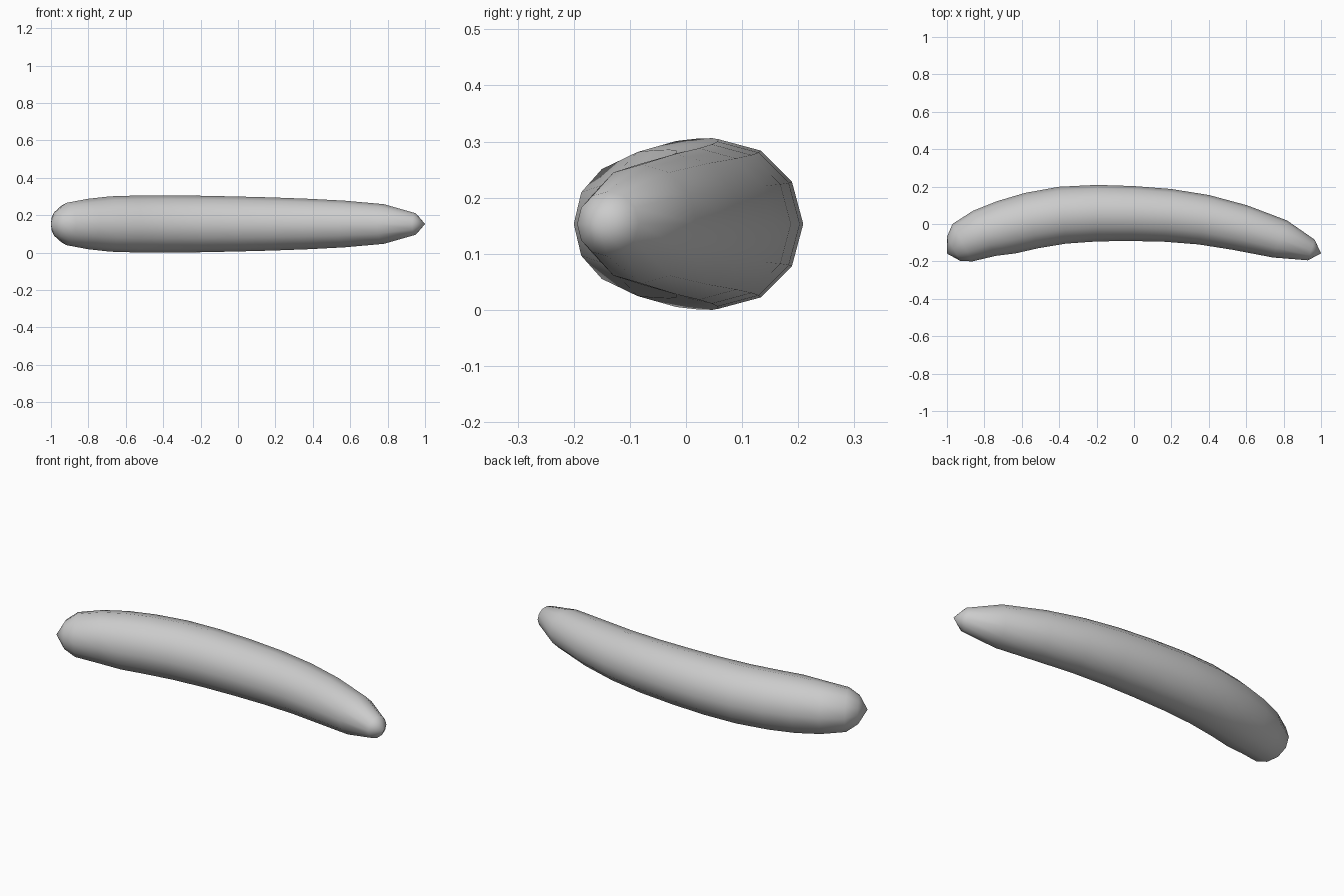
import bpy, bmesh, math

if "Cube" in bpy.data.objects:
    bpy.data.objects.remove(bpy.data.objects["Cube"])

SIDES = 12
Z = 0.153
# centreline stations: x, y, radius, lean of the ring in degrees
STATIONS = [
    (-0.965, -0.133, 0.073, -29), (-0.918, -0.100, 0.113, -27.7),
    (-0.800, -0.050, 0.135, -27), (-0.681, -0.017, 0.148, -19),
    (-0.549, 0.018, 0.152, -12.8), (-0.383, 0.047, 0.153, -6.3),
    (-0.198, 0.058, 0.151, -0.7), (-0.008, 0.056, 0.147, 3),
    (0.183, 0.046, 0.142, 6.8), (0.372, 0.023, 0.135, 12.1),
    (0.566, -0.019, 0.125, 17.8), (0.780, -0.080, 0.106, 21),
    (0.948, -0.139, 0.058, 18),
]
TIPS = [(-1.0, -0.158, Z), (1.0, -0.157, Z)]

bm = bmesh.new()


def ring(x, y, r, lean):
    a = math.radians(lean)
    verts = []
    for i in range(SIDES):
        t = 2 * math.pi * i / SIDES
        d = r * math.cos(t)
        verts.append(bm.verts.new((x + d * math.sin(a), y + d * math.cos(a), Z + r * math.sin(t))))
    return verts


# curved tapered body
rings = [ring(*s) for s in STATIONS]
for p, q in zip(rings, rings[1:]):
    for i in range(SIDES):
        j = (i + 1) % SIDES
        bm.faces.new((p[i], p[j], q[j], q[i]))

# end caps as fans to a tip
for end, tip in zip((rings[0], rings[-1]), TIPS):
    v = bm.verts.new(tip)
    for i in range(SIDES):
        bm.faces.new((end[i], end[(i + 1) % SIDES], v))

bmesh.ops.recalc_face_normals(bm, faces=bm.faces)
for f in bm.faces:
    f.smooth = True
mesh = bpy.data.meshes.new("curved_body")
bm.to_mesh(mesh)
bm.free()
bpy.context.collection.objects.link(bpy.data.objects.new("curved_body", mesh))
